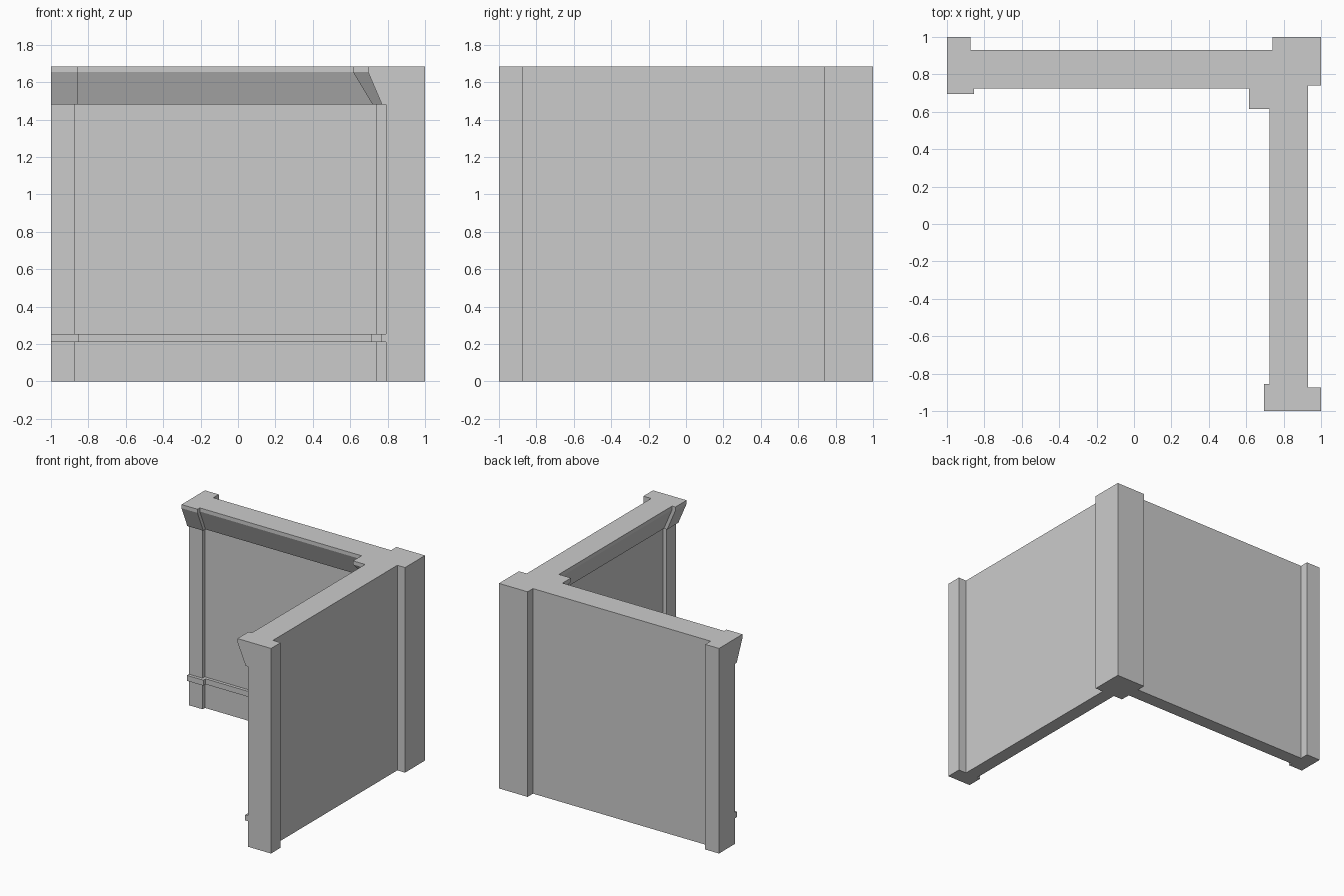
import bpy

if "Cube" in bpy.data.objects:
    bpy.data.objects.remove(bpy.data.objects["Cube"])

# Half of the plan outline; the other half is its reflection across x = y.
# d: how far wall and end-post inner faces step inward
# s: how much the end-post moulding widens sideways
# c: how far the inner corner pillar steps inward
def plan(d, s, c):
    half = [
        (0.74 - c, 0.82 - d),      # corner pillar meets back wall
        (-0.875 + s, 0.82 - d),    # back wall inner face
        (-0.875 + s, 0.79 - d),    # end post inner face
        (-1, 0.79 - d),
        (-1, 1),                   # end post outer face
        (-0.875, 1),
        (-0.875, 0.93),            # recessed outer wall
        (0.74, 0.93),
        (0.74, 1),                 # outer corner pillar
    ]
    mirrored = [(y, x) for x, y in reversed(half)]
    return [(0.74 - c, 0.74 - c)] + half + [(1, 1)] + mirrored


# Heights with the moulding offsets (d, s, c) at each level
levels = [
    (0.0, 0, 0, 0),
    (0.21, 0, 0, 0),               # base rail
    (0.21, 0.025, 0.025, 0.025),
    (0.255, 0.025, 0.025, 0.025),
    (0.255, 0, 0, 0),
    (1.48, 0, 0, 0),               # flared cornice
    (1.48, 0.02, 0.02, 0.02),
    (1.655, 0.095, 0.02, 0.125),
    (1.685, 0.095, 0.02, 0.125),
]

# Loft the plan upward into one closed corner wall (outline runs clockwise)
verts, faces = [], []
for z, d, s, c in levels:
    verts += [(x, y, z) for x, y in plan(d, s, c)]
n = len(verts) // len(levels)
for k in range(len(levels) - 1):
    a, b = k * n, (k + 1) * n
    for i in range(n):
        j = (i + 1) % n
        quad = (a + i, b + i, b + j, a + j)
        # skip faces on ledges where the outline does not move
        if len({verts[q] for q in quad}) == 4:
            faces.append(quad)
faces.append(tuple(range(n)))
faces.append(tuple(reversed(range(len(verts) - n, len(verts)))))

mesh = bpy.data.meshes.new("corner_wall")
mesh.from_pydata(verts, [], faces)

# Weld coincident outline points and make normals consistent
import bmesh
bm = bmesh.new()
bm.from_mesh(mesh)
bmesh.ops.remove_doubles(bm, verts=bm.verts, dist=1e-5)
bmesh.ops.recalc_face_normals(bm, faces=bm.faces)
bm.to_mesh(mesh)
bm.free()

wall = bpy.data.objects.new("corner_wall", mesh)
bpy.context.collection.objects.link(wall)
